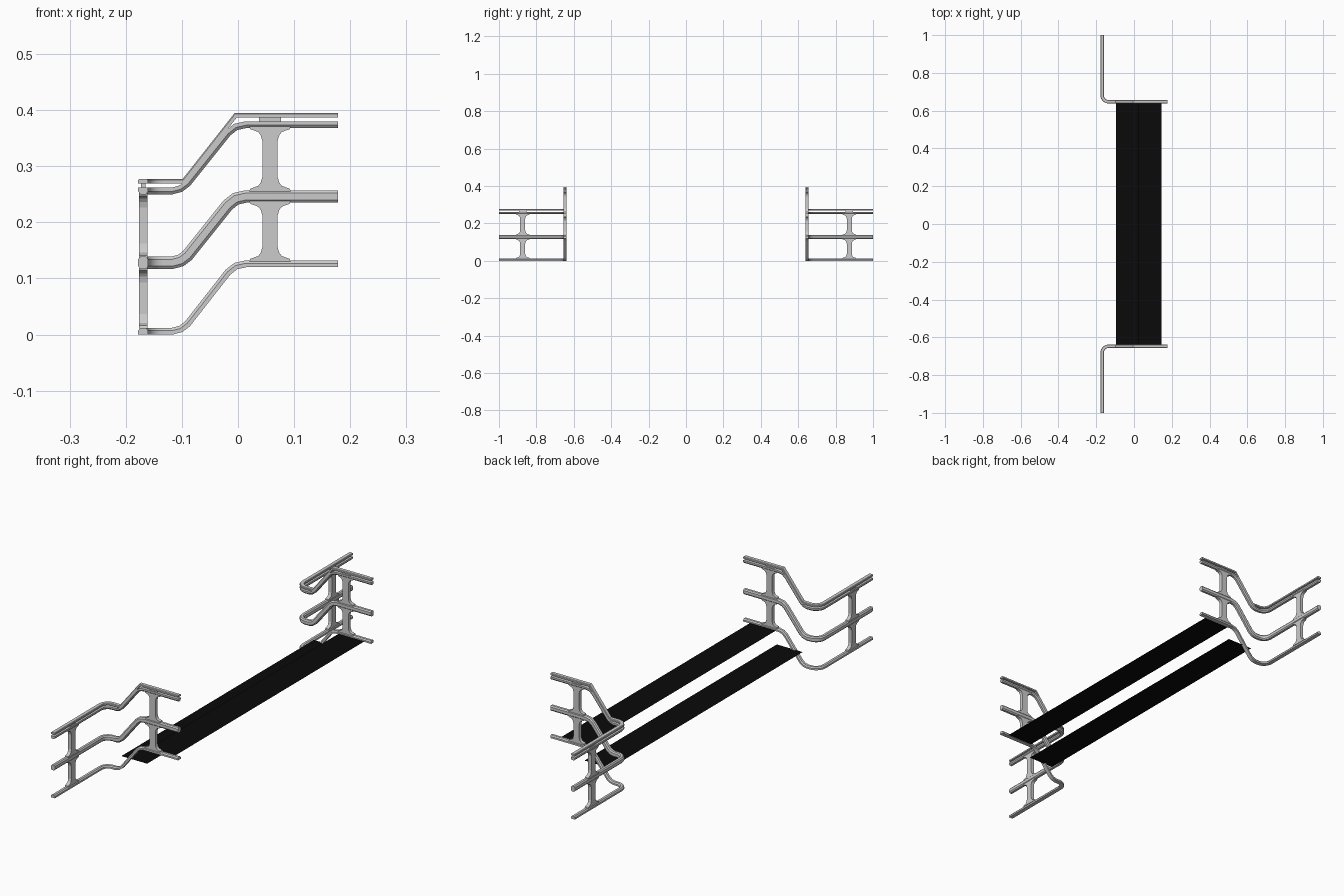
import bpy, bmesh, math
from mathutils import Vector

if "Cube" in bpy.data.objects:
    bpy.data.objects.remove(bpy.data.objects["Cube"])

Y_SIDE, X_LOW, R = 0.647, -0.169, 0.035   # railing side line, lower run line, bend radius


def finish(name, bm, mirror=True, smooth=False):
    bmesh.ops.recalc_face_normals(bm, faces=bm.faces)
    me = bpy.data.meshes.new(name)
    bm.to_mesh(me)
    bm.free()
    ob = bpy.data.objects.new(name, me)
    bpy.context.collection.objects.link(ob)
    if mirror:
        m = ob.modifiers.new("mirror", 'MIRROR')
        m.use_axis = (False, True, False)
        m.use_mirror_merge = False
    if smooth:
        bpy.ops.object.select_all(action='DESELECT')
        ob.select_set(True)
        bpy.context.view_layer.objects.active = ob
        bpy.ops.object.shade_smooth_by_angle(angle=math.radians(30))
    return ob


def sweep(name, path, section):
    """Sweep a (side, up) section along a path with mitred joints."""
    bm = bmesh.new()
    pts = [Vector(p) for p in path]
    rings = []
    for i, p in enumerate(pts):
        a = (p - pts[i - 1]).normalized() if i else (pts[1] - p).normalized()
        b = (pts[i + 1] - p).normalized() if i < len(pts) - 1 else a
        t = (a + b).normalized()
        side = t.cross(Vector((0, 0, 1))).normalized()
        up = side.cross(t)
        k = 1 / max(t.dot(a), 0.5)
        flat = abs(a.z - b.z) < 1e-5
        ks, ku = (k, 1) if flat else (1, k)
        rings.append([bm.verts.new(p + side * s * ks + up * u * ku) for s, u in section])
    n = len(section)
    for r, q in zip(rings, rings[1:]):
        for j in range(n):
            bm.faces.new((r[j], r[(j + 1) % n], q[(j + 1) % n], q[j]))
    bm.faces.new(rings[0])
    bm.faces.new(rings[-1])
    return finish(name, bm, smooth=True)


def rail_path(slope, lo):
    """Upper run, given slope points, rounded corner, lower run."""
    path = [(0.178, Y_SIDE, slope[0][1])] + [(x, Y_SIDE, z) for x, z in slope]
    cx, cy = X_LOW + R, Y_SIDE + R
    for i in range(7):
        a = math.radians(270 - 15 * i)
        path.append((cx + R * math.cos(a), cy + R * math.sin(a), lo))
    return path + [(X_LOW, 1.0, lo)]


def soft_slope(lo, hi):
    return [(0.014, hi), (-0.004, hi - 0.004), (-0.018, hi - 0.015),
            (-0.09, lo + 0.013), (-0.102, lo + 0.004), (-0.117, lo)]


# rails: half profile at bottom and top, full profile in the middle
half = [(-.009, -.006), (.009, -.006), (.009, .001), (.005, .006), (-.005, .006), (-.009, .001)]
full = [(-.005, -.011), (.005, -.011), (.009, -.006), (.009, .006),
        (.005, .011), (-.005, .011), (-.009, .006), (-.009, -.006)]
sweep("bottom_rail", rail_path(soft_slope(.006, .126), .006), half)
sweep("middle_rail", rail_path(soft_slope(.128, .246), .128), full)
sweep("top_rail", rail_path(soft_slope(.256, .374), .256), [(s, -u) for s, u in half])

# handrail cap with crisp bends
cap = [(-.009, -.004), (.009, -.004), (.009, .002), (.007, .004), (-.007, .004), (-.009, .002)]
sweep("handrail", rail_path([(-.004, .391), (-.097, .273)], .273), cap)


def flared_post(name, z0, z1, place):
    """Flat post whose ends flare out into the rails."""
    prof = [(.037, 0), (.035, .005), (.021, .010), (.0165, .016), (.0135, .026)]
    right = [(w, z0 + d) for w, d in prof] + [(w, z1 - d) for w, d in reversed(prof)]
    outline = right + [(-w, z) for w, z in reversed(right)]
    bm = bmesh.new()
    sides = [[bm.verts.new(place(w, t, z)) for w, z in outline] for t in (-.0075, .0075)]
    n, m = len(outline), len(right)
    for i in range(n):
        j = (i + 1) % n
        bm.faces.new((sides[0][i], sides[0][j], sides[1][j], sides[1][i]))
    for s in sides:
        for i in range(m - 1):
            bm.faces.new((s[i], s[i + 1], s[n - 2 - i], s[n - 1 - i]))
    finish(name, bm)


def block(name, place, w, t, z0, z1):
    bm = bmesh.new()
    bmesh.ops.create_cube(bm, size=1)
    for v in bm.verts:
        v.co = place(v.co.x * w, v.co.y * t, z0 + (v.co.z + .5) * (z1 - z0))
    finish(name, bm)


# posts and handrail brackets on the upper and lower runs
upper = lambda w, t, z: (.057 + w, Y_SIDE + t, z + .119)
lower = lambda w, t, z: (X_LOW + t, .873 + w, z)
for label, place in (("upper", upper), ("lower", lower)):
    flared_post(label + "_post_bottom", .011, .119, place)
    flared_post(label + "_post_top", .136, .252, place)
    block(label + "_handrail_bracket", place, .039, .008, .258, .271)

# two thin black steps
black = bpy.data.materials.new("black_tread")
black.diffuse_color = (0.003, 0.003, 0.003, 1)
black.use_nodes = True
black.node_tree.nodes["Principled BSDF"].inputs["Base Color"].default_value = black.diffuse_color
for name, x0, z in (("lower_step", -.096, .061), ("upper_step", .025, .122)):
    bm = bmesh.new()
    bm.faces.new([bm.verts.new(c) for c in ((x0, -.645, z), (x0 + .121, -.645, z),
                                            (x0 + .121, .645, z), (x0, .645, z))])
    finish(name, bm, mirror=False).data.materials.append(black)
